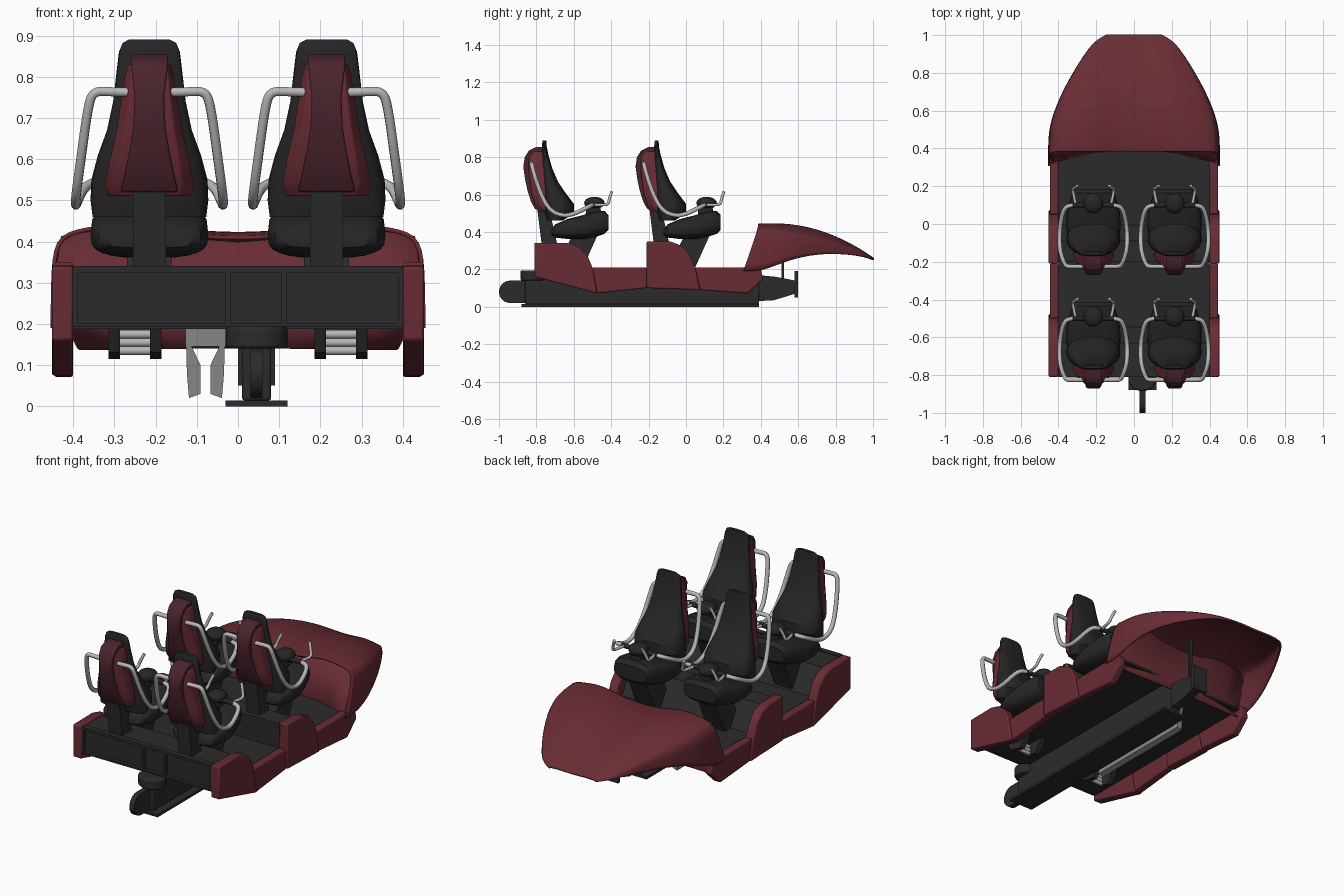
import bpy, bmesh, math

def mat(name, r, g, b):
    m = bpy.data.materials.new(name)
    m.diffuse_color = (r, g, b, 1)
    return m

RED = mat("body red", 0.14, 0.025, 0.034)
WINE = mat("dark wine red", 0.07, 0.018, 0.026)
DARK = mat("chassis charcoal", 0.024, 0.024, 0.024)
SEAT = mat("seat black", 0.019, 0.019, 0.019)
STEEL = mat("bar steel", 0.48, 0.48, 0.48)
GREY = mat("fin grey", 0.24, 0.24, 0.24)

def make(name, verts, faces, m, bevel=0):
    me = bpy.data.meshes.new(name)
    me.from_pydata(verts, [], faces)
    bm = bmesh.new()
    bm.from_mesh(me)
    bmesh.ops.recalc_face_normals(bm, faces=bm.faces)
    bm.to_mesh(me)
    bm.free()
    me.materials.append(m)
    ob = bpy.data.objects.new(name, me)
    bpy.context.collection.objects.link(ob)
    if bevel:
        b = ob.modifiers.new("bevel", 'BEVEL')
        b.width, b.segments, b.limit_method = bevel, 2, 'ANGLE'
    return ob

def loft(name, rings, m, bevel=0):
    n = len(rings[0])
    verts = [p for r in rings for p in r]
    faces = [(i*n + j, i*n + (j+1) % n, (i+1)*n + (j+1) % n, (i+1)*n + j)
             for i in range(len(rings)-1) for j in range(n)]
    faces += [tuple(range(n)), tuple(range(len(verts)-n, len(verts)))]
    return make(name, verts, faces, m, bevel)

def prism(name, prof, x0, x1, m, bevel=0):
    # side profile in (y, z) extruded along x
    return loft(name, [[(x, y, z) for y, z in prof] for x in (x0, x1)], m, bevel)

def box(name, x0, x1, y0, y1, z0, z1, m, bevel=0):
    return prism(name, [(y0, z0), (y1, z0), (y1, z1), (y0, z1)], x0, x1, m, bevel)

def ring(n=24, e=0.8):
    # unit superellipse
    out = []
    for k in range(n):
        c, s = math.cos(2*math.pi*k/n), math.sin(2*math.pi*k/n)
        out.append((math.copysign(abs(c)**e, c), math.copysign(abs(s)**e, s)))
    return out

def tube(name, pts, r, m):
    cu = bpy.data.curves.new(name, 'CURVE')
    cu.dimensions, cu.bevel_depth, cu.bevel_resolution = '3D', r, 3
    cu.use_fill_caps = True
    sp = cu.splines.new('NURBS')
    sp.points.add(len(pts)-1)
    for p, c in zip(sp.points, pts):
        p.co = (*c, 1)
    sp.order_u, sp.use_endpoint_u, sp.resolution_u = 3, True, 6
    cu.materials.append(m)
    bpy.context.collection.objects.link(bpy.data.objects.new(name, cu))

# chassis: floor, two raised steps and framed rear wall
box("floor", -0.4, 0.4, -0.79, 0.39, 0.188, 0.2, DARK)
prism("rear_step", [(-0.79, 0.19), (-0.79, 0.335), (-0.63, 0.335), (-0.54, 0.19)], -0.4, 0.4, DARK)
prism("middle_step", [(-0.2, 0.19), (-0.2, 0.335), (-0.09, 0.335), (0.0, 0.19)], -0.4, 0.4, DARK)
for z0, z1 in ((0.192, 0.202), (0.325, 0.34)):
    box("rear_wall_rail", -0.4, 0.4, -0.81, -0.78, z0, z1, DARK)
for x in (-0.395, -0.025, 0.112, 0.395):
    box("rear_wall_post", x-0.007, x+0.007, -0.809, -0.78, 0.2, 0.33, DARK)

# side panels
rear_fender = [(-0.81, 0.16), (-0.81, 0.34), (-0.64, 0.342), (-0.58, 0.325), (-0.53, 0.28), (-0.5, 0.21), (-0.475, 0.072)]
rear_sill = [(-0.5, 0.21), (-0.21, 0.21), (-0.21, 0.1), (-0.475, 0.072)]
mid_fender = [(-0.21, 0.1), (-0.21, 0.35), (-0.08, 0.348), (-0.02, 0.325), (0.02, 0.28), (0.05, 0.21), (0.075, 0.09)]
front_sill = [(0.05, 0.21), (0.4, 0.21), (0.41, 0.145), (0.33, 0.07), (0.075, 0.09)]
for s in (-1, 1):
    for name, prof, w in (("rear_fender", rear_fender, 0.452), ("rear_sill", rear_sill, 0.446),
                          ("middle_fender", mid_fender, 0.452), ("front_sill", front_sill, 0.446)):
        prism(name, prof, s*0.4, s*w, RED, 0.007)

# nose hood: cross-sections of (y, half width, centre z, ridge z, shoulder z, edge z)
stations = [(0.385, 0.45, 0.405, 0.445, 0.418, 0.19), (0.41, 0.45, 0.41, 0.447, 0.418, 0.19),
            (0.52, 0.445, 0.42, 0.45, 0.41, 0.24), (0.66, 0.395, 0.405, 0.43, 0.382, 0.278),
            (0.8, 0.32, 0.36, 0.38, 0.342, 0.285), (0.91, 0.25, 0.31, 0.32, 0.303, 0.275),
            (0.97, 0.2, 0.275, 0.28, 0.27, 0.262), (1.0, 0.14, 0.256, 0.258, 0.256, 0.25)]
hv, rim = [], []
for i, (y, w, zc, zr, zs, ze) in enumerate(stations):
    half = [(0.3, (3*zc+zr)/4), (0.55, zr), (0.78, (zr+zs)/2), (0.97, zs), (0.998, (zs*2+ze)/3), (1.0, ze)]
    row = [(-f*w, z) for f, z in reversed(half)] + [(0, zc)] + [(f*w, z) for f, z in half]
    for x, z in row:
        slant = 0.075*max(0, 0.42-z)/0.22 if i == 0 and abs(x) > 0.41 else 0
        hv.append((x, y-slant, z))
n = 13
hf = [(i*n+j, i*n+j+1, (i+1)*n+j+1, (i+1)*n+j) for i in range(len(stations)-1) for j in range(n-1)]
hood = make("nose_hood", hv, hf, RED)
sub = hood.modifiers.new("smooth", 'SUBSURF')
sub.levels = sub.render_levels = 2
sub.boundary_smooth = 'PRESERVE_CORNERS'
sol = hood.modifiers.new("thickness", 'SOLIDIFY')
sol.thickness, sol.offset = 0.01, 0

# dash panel closing the hood towards the seats, flaring back at the sides
top = [(x*0.985, y+0.008, z-0.006) for x, y, z in hv[:n]]
mid = [(x*0.93, 0.392 - 0.06*max(0, abs(x)-0.2)/0.25, min(z, 0.2)) for x, y, z in top]
low = [(x*0.88, 0.392, 0.14) for x, y, z in top]
dash = make("dash_panel", top + mid + low,
            [(i*n+j, i*n+j+1, (i+1)*n+j+1, (i+1)*n+j) for i in range(2) for j in range(n-1)], RED)
dash.modifiers.new("thickness", 'SOLIDIFY').thickness = 0.006

# running gear under the floor
box("track_plate", -0.03, 0.12, -0.88, 0.39, 0, 0.014, DARK)
box("track_beam", 0.01, 0.08, -0.86, 0.39, 0.014, 0.19, DARK, 0.006)
cap = [(-0.94 + 0.06*math.cos(a), 0.08 + 0.06*math.sin(a)) for a in
       [math.radians(90 + 15*k) for k in range(13)]]
prism("tail_tongue", cap + [(-0.7, 0.02), (-0.7, 0.14)], 0.03, 0.06, DARK)
loft("tail_bracket", [[(0.045+0.075*c, -0.82+0.065*d, z) for c, d in ring(24, 1)] for z in (0.14, 0.195)], DARK, 0.008)
prism("front_arm", [(0.38, 0.03), (0.38, 0.17), (0.48, 0.16), (0.585, 0.14), (0.585, 0.07), (0.47, 0.035)],
      0.02, 0.07, DARK)
box("front_buffer", 0.0, 0.09, 0.58, 0.6, 0.05, 0.19, DARK)
box("front_strut", 0.035, 0.055, 0.51, 0.524, 0.14, 0.4, DARK)
box("fin_mount", -0.128, -0.03, -0.4, 0.25, 0.145, 0.19, GREY)
for s in (-1, 1):
    c = -0.079
    loft("brake_fin", [[(c+s*a, y, z) for a, z in ((0.047, 0.15), (0.036, 0.15), (0.012, 0.1), (0.012, 0.03),
                                                   (0.04, 0.02), (0.045, 0.08))] for y in (-0.4, 0.25)], GREY)
for s in (-1, 1):
    for a in (0.2, 0.3):
        prism("hinge_bracket", [(-0.67, 0.195), (-0.64, 0.13), (-0.56, 0.115), (-0.5, 0.195)],
              s*a - 0.014, s*a + 0.014, DARK)
    for z in (0.135, 0.155, 0.175):
        tube("hinge_roller", [(s*0.2, -0.61, z), (s*0.25, -0.61, z), (s*0.3, -0.61, z)], 0.011, STEEL)

# seats; positions are local to a seat in the front row
back = [(0.46, 0.138, -0.14, -0.06), (0.5, 0.143, -0.155, 0.0), (0.55, 0.141, -0.16, 0.0), (0.61, 0.125, -0.165, -0.045),
        (0.67, 0.103, -0.167, -0.085), (0.74, 0.088, -0.168, -0.115), (0.81, 0.08, -0.17, -0.135),
        (0.86, 0.074, -0.17, -0.145), (0.882, 0.065, -0.168, -0.146), (0.89, 0.05, -0.165, -0.147)]
cushion = [(-0.12, 0.1, 0.385, 0.41), (-0.1, 0.125, 0.37, 0.44), (-0.03, 0.143, 0.362, 0.47), (0.05, 0.142, 0.36, 0.49),
           (0.12, 0.125, 0.375, 0.51), (0.165, 0.11, 0.39, 0.512), (0.185, 0.1, 0.41, 0.49)]
# rear shell rows: z, half width, rearmost y
shell = [(0.51, 0.1, -0.185), (0.54, 0.108, -0.205), (0.6, 0.096, -0.225), (0.67, 0.08, -0.235),
         (0.74, 0.069, -0.242), (0.8, 0.06, -0.24), (0.83, 0.052, -0.22)]
spine = [(0.52, 0.07, -0.205), (0.56, 0.06, -0.228), (0.62, 0.048, -0.247), (0.68, 0.039, -0.26),
         (0.75, 0.036, -0.27), (0.8, 0.042, -0.262), (0.835, 0.045, -0.24), (0.855, 0.045, -0.2)]

def seat(cx, cy):
    def P(x, y, z):
        return (cx+x, cy+y, z)
    loft("seat_back", [[P(w*c, (b+f)/2 + (f-b)/2*d, z) for c, d in ring()] for z, w, b, f in back], SEAT)
    loft("seat_cushion", [[P(w*c, y, (a+b)/2 + (b-a)/2*d) for c, d in ring(24, 0.62)] for y, w, a, b in cushion], SEAT)
    loft("back_shell", [[P(-w, -0.15, z), P(-w, y+0.03, z), P(-w*0.75, y, z), P(w*0.75, y, z),
                         P(w, y+0.03, z), P(w, -0.15, z)] for z, w, y in shell], RED, 0.005)
    loft("back_spine", [[P(-w, -0.15, z), P(-w, y, z), P(w, y, z), P(w, -0.15, z)]
                        for z, w, y in spine], WINE, 0.005)
    prism("seat_post", [(cy+y, z) for y, z in ((-0.2, 0.56), (-0.14, 0.56), (-0.085, 0.32), (-0.17, 0.32))],
          cx-0.04, cx+0.04, DARK)
    prism("seat_leg", [(cy+y, z) for y, z in ((-0.1, 0.19), (0.04, 0.19), (0.135, 0.4), (0.0, 0.4))],
          cx-0.055, cx+0.055, DARK)
    # lap pad on a neck
    prism("lap_neck", [(cy+y, z) for y, z in ((0.06, 0.47), (0.15, 0.47), (0.14, 0.55), (0.07, 0.55))],
          cx-0.028, cx+0.028, SEAT, 0.008)
    pad = [(math.cos(math.radians(a)), math.sin(math.radians(a))) for a in range(-80, 81, 20)]
    loft("lap_pad", [[P(0.052*r*c, 0.11+0.055*r*d, 0.555+0.033*h) for c, d in ring(20, 1)] for r, h in pad], SEAT)
    tube("lap_crossbar", [P(-0.11, 0.1, 0.545), P(0, 0.1, 0.545), P(0.11, 0.1, 0.545)], 0.013, SEAT)
    for s in (-1, 1):
        tube("restraint_bar", [P(s*0.05, -0.225, 0.762), P(s*0.1, -0.225, 0.764), P(s*0.138, -0.225, 0.764),
                               P(s*0.15, -0.215, 0.72), P(s*0.165, -0.18, 0.61), P(s*0.178, -0.13, 0.515),
                               P(s*0.18, -0.06, 0.485), P(s*0.175, 0.0, 0.495), P(s*0.16, 0.07, 0.53),
                               P(s*0.135, 0.1, 0.545), P(s*0.09, 0.1, 0.545)], 0.0115, STEEL)
        tube("hand_grip", [P(s*0.09, 0.09, 0.545), P(s*0.1, 0.13, 0.545), P(s*0.11, 0.185, 0.545),
                           P(s*0.1, 0.19, 0.58), P(s*0.085, 0.203, 0.615)], 0.008, STEEL)

for cx in (-0.215, 0.215):
    for cy in (0, -0.6):
        seat(cx, cy)

# smooth shading that keeps hard edges
bpy.ops.object.select_all(action='DESELECT')
for ob in bpy.context.scene.objects:
    if ob.type == 'MESH':
        ob.select_set(True)
        bpy.context.view_layer.objects.active = ob
bpy.ops.object.shade_smooth_by_angle(angle=math.radians(35))
